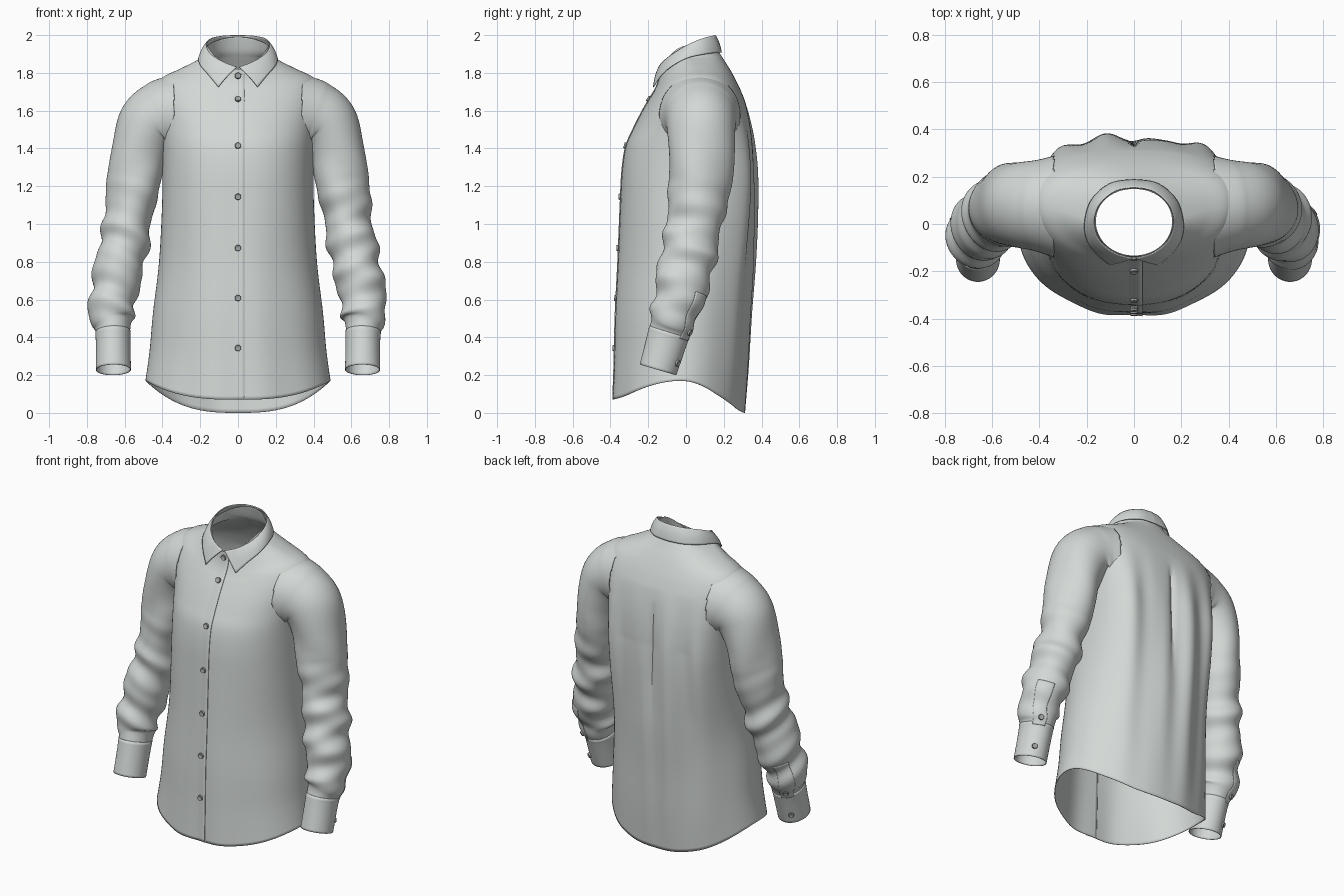
import bpy, bmesh
from math import sin, cos, pi, exp, asin, radians
from mathutils import Vector

if "Cube" in bpy.data.objects:
    bpy.data.objects.remove(bpy.data.objects["Cube"], do_unlink=True)


def material(name, rgb):
    m = bpy.data.materials.new(name)
    m.use_nodes = True
    m.diffuse_color = (*rgb, 1)
    m.node_tree.nodes["Principled BSDF"].inputs["Base Color"].default_value = (*rgb, 1)
    return m


CLOTH = material("pale grey cloth", (0.65, 0.69, 0.67))
BUTTON = material("grey button", (0.36, 0.38, 0.37))


def spline(keys, u):
    """Smooth curve through the keys, u from 0 to 1."""
    n = len(keys) - 1
    i = min(int(u * n), n - 1)
    t = u * n - i
    a, b, c, d = (keys[max(0, min(n, i + k))] for k in (-1, 0, 1, 2))
    return [q + t / 2 * (r - p + t * (2 * p - 5 * q + 4 * r - s + t * (3 * (q - r) + s - p)))
            for p, q, r, s in zip(a, b, c, d)]


def finish(name, bm, mat, thick=0.0):
    me = bpy.data.meshes.new(name)
    bm.to_mesh(me)
    bm.free()
    me.materials.append(mat)
    ob = bpy.data.objects.new(name, me)
    bpy.context.collection.objects.link(ob)
    if thick:
        mod = ob.modifiers.new("cloth thickness", 'SOLIDIFY')
        mod.thickness = thick
        mod.offset = -1
    bpy.ops.object.select_all(action='DESELECT')
    ob.select_set(True)
    bpy.context.view_layer.objects.active = ob
    bpy.ops.object.shade_smooth_by_angle(angle=radians(50))
    return ob


def sheet(name, f, nu, nv, wrap=False, flip=False, thick=0.004, keep=None):
    """Grid of cloth from a function f(u, v); v runs around when wrapped."""
    bm = bmesh.new()
    cols = nv if wrap else nv + 1
    vs = [[bm.verts.new(f(i / nu, j / nv)) for j in range(cols)] for i in range(nu + 1)]
    for i in range(nu):
        for j in range(nv):
            k = (j + 1) % cols
            quad = [vs[i][j], vs[i][k], vs[i + 1][k], vs[i + 1][j]]
            if keep is None or keep(sum((v.co for v in quad), Vector()) / 4):
                bm.faces.new(quad[::-1] if flip else quad)
    bmesh.ops.delete(bm, geom=[v for v in bm.verts if not v.link_faces], context='VERTS')
    return finish(name, bm, CLOTH, thick)


def button(name, loc, normal):
    """Small disc with a sunken middle."""
    bm = bmesh.new()
    bmesh.ops.create_cone(bm, cap_ends=True, segments=20, radius1=0.017, radius2=0.015, depth=0.01)
    top = max(bm.faces, key=lambda f: f.calc_center_median().z)
    bmesh.ops.inset_region(bm, faces=[top], thickness=0.004)
    bmesh.ops.translate(bm, verts=top.verts, vec=(0, 0, -0.003))
    ob = finish(name, bm, BUTTON)
    ob.location = loc
    ob.rotation_euler = Vector(normal).to_track_quat('Z', 'Y').to_euler()


# Torso rings: half width, front y, back y, side y, front z, side z, back z
TORSO = [
    (.490, -.390, .317, -.03, .07, .17, .00),
    (.468, -.382, .340, -.01, .28, .33, .24),
    (.450, -.375, .358, .00, .52, .53, .50),
    (.418, -.360, .380, .02, .80, .80, .80),
    (.402, -.347, .386, .04, 1.10, 1.10, 1.10),
    (.400, -.338, .383, .06, 1.28, 1.28, 1.28),
    (.405, -.318, .370, .07, 1.41, 1.41, 1.41),
    (.420, -.280, .350, .08, 1.50, 1.52, 1.52),
    (.440, -.235, .323, .09, 1.59, 1.63, 1.62),
    (.440, -.195, .293, .09, 1.66, 1.71, 1.70),
    (.400, -.170, .265, .08, 1.70, 1.775, 1.76),
    (.310, -.155, .232, .06, 1.73, 1.82, 1.82),
    (.220, -.145, .194, .03, 1.76, 1.865, 1.88),
    (.180, -.140, .172, .01, 1.79, 1.89, 1.92),
    (.165, -.137, .152, .01, 1.82, 1.945, 1.99),
]


def torso_point(u, t):
    a, yf, yb, ys, zf, zs, zb = spline(TORSO, u)
    c, s = cos(t), sin(t)
    chest = exp(-((zs - 1.3) / 0.4) ** 2)
    n = 2 + chest * (1.2 if s > 0 else 0.3)
    r = (abs(c) ** n + abs(s) ** n) ** (-1 / n)
    x, s = a * c * r, s * r
    y = ys + s * ((yb - ys) if s > 0 else (ys - yf))
    # The hem sweeps up quickly only near the side seams
    sweep = 1 - max(0, 1 - s * s) ** (1 + 0.6 * max(0, 1 - 2 * zs))
    z = zs + sweep * ((zb if s > 0 else zf) - zs)
    if s > 0:
        # Hanging folds and the centre pleat of the back
        hang = max(0, min(1, (1.65 - z) / 0.35)) * (0.15 + 0.85 * min(1, z / 0.9))
        y -= hang * s * 0.016 * (1 + cos(2 * pi * x / 0.21 + 0.5 * sin(2 * z)))
        y -= hang * 0.025 * exp(-((x - 0.1) / 0.06) ** 2)
        y -= 0.016 * exp(-(x / 0.014) ** 2) * max(0, min(1, (1.58 - z) * 8, (z - 0.85) * 3))
    else:
        # Soft drapes at the lower front
        y += 0.006 * cos(x * 22 + z) * max(0, 1 - z / 1.3) * s * s
    return Vector((x, y, z))


sheet("shirt_body", lambda u, v: torso_point(u, 2 * pi * v), 98, 180, wrap=True)


# Front button band, flush on one side and overlapping on the other
def placket_point(u, v):
    k = u * 0.925
    x = -0.035 + 0.07 * v
    p = torso_point(k, -pi / 2 + asin(x / spline(TORSO, k)[0]))
    return p + Vector((0, 0.002 - 0.007 * v, 0.001))


sheet("button_placket", placket_point, 90, 4)

for i, z in enumerate((.345, .61, .875, 1.145, 1.415, 1.66, 1.785)):
    k = min((j / 800 for j in range(800)), key=lambda q: abs(torso_point(q, -pi / 2).z - z))
    d = torso_point(k + .005, -pi / 2) - torso_point(k - .005, -pi / 2)
    out = Vector((0, -d.z, d.y)).normalized()
    button(f"front_button_{i + 1}", torso_point(k, -pi / 2) + out * 0.007, out)

# Collar fold and lower edge, from centre back to front
FOLD = [(0, .157, 2.0), (.08, .142, 1.997), (.147, .085, 1.982), (.170, .01, 1.95),
        (.146, -.07, 1.902), (.08, -.124, 1.86), (.006, -.146, 1.832)]
EDGE = [(0, .190, 1.908), (.10, .174, 1.908), (.180, .105, 1.90), (.210, .01, 1.88),
        (.200, -.07, 1.84), (.158, -.130, 1.79), (.105, -.175, 1.725)]


def collar_point(u, v):
    h = abs(2 * v - 1)
    p = Vector(spline(FOLD, h)).lerp(Vector(spline(EDGE, h)), u)
    bulge = 0.004 * sin(pi * u)
    p += Vector((p.x, p.y, 0)).normalized() * bulge + Vector((0, 0, bulge))
    if v < 0.5:
        p.x = -p.x
    return p


sheet("collar", collar_point, 10, 72, thick=0.005)

# Sleeve rings: centre x, y, z, then width and depth radii; flared into the shoulder
SLEEVE = [
    (.310, .075, 1.575, .222, .225),
    (.400, .078, 1.562, .200, .196),
    (.472, .080, 1.515, .172, .182),
    (.522, .080, 1.380, .148, .174),
    (.552, .070, 1.200, .140, .166),
    (.585, .045, 1.000, .125, .146),
    (.612, .015, .850, .130, .148),
    (.645, -.015, .700, .126, .142),
    (.670, -.060, .520, .118, .124),
    (.662, -.088, .430, .091, .108),
    (.660, -.148, .228, .090, .098),
]
CUFF = 0.9


def sleeve_point(u, t, side, lift=0.0):
    x, y, z, rx, ry = spline(SLEEVE, u)
    e = 0.01
    d = Vector(spline(SLEEVE, min(1, u + e))[:3]) - Vector(spline(SLEEVE, max(0, u - e))[:3])
    across = Vector((0, 1, 0)).cross(d).normalized()
    if across.x < 0:
        across = -across
    depth = d.cross(across).normalized()
    if depth.y < 0:
        depth = -depth
    # Slanted creases, strongest below the elbow
    amount = max(0, min(1, (1.25 - z) / 0.3, (z - 0.42) / 0.1))
    ph = 0.6 * side
    wave = sin(29 * z + 1.5 * sin(t + ph) + ph) + 0.5 * sin(49 * z - 2 * cos(t - ph))
    off = lift + 0.010 * amount * wave
    # Long soft fold at the back of the upper arm
    off += 0.007 * sin(3 * t + 7 * z) * max(0, min(1, (z - 0.9) * 3, (1.5 - z) * 5))
    p = Vector((x, y, z)) + across * cos(t) * (rx + off) + depth * sin(t) * (ry + off)
    return Vector((side * p.x, p.y, p.z))


for label, side in (("left", 1), ("right", -1)):
    def band(name, u0, u1, t0, t1, lift, nu, nv, keep=None):
        sheet(f"{label}_{name}",
              lambda u, v: sleeve_point(u0 + (u1 - u0) * u, t0 + (t1 - t0) * v, side, lift),
              nu, nv, wrap=t1 - t0 > 6, flip=side > 0, keep=keep)

    band("sleeve", 0, 0.91, 0, 2 * pi, 0, 130, 64, keep=lambda c: abs(c.x) > 0.34)
    band("cuff", CUFF, 1, 0, 2 * pi, 0.003, 10, 64)
    band("cuff_placket", 0.73, CUFF + 0.01, 0.6, 1.35, 0.004, 30, 10)
    for i, (u, t) in enumerate(((0.865, 1.0), (0.965, 1.0))):
        loc = sleeve_point(u, t, side, 0.008)
        button(f"{label}_cuff_button_{i + 1}", loc, loc - sleeve_point(u, t, side, -0.03))
